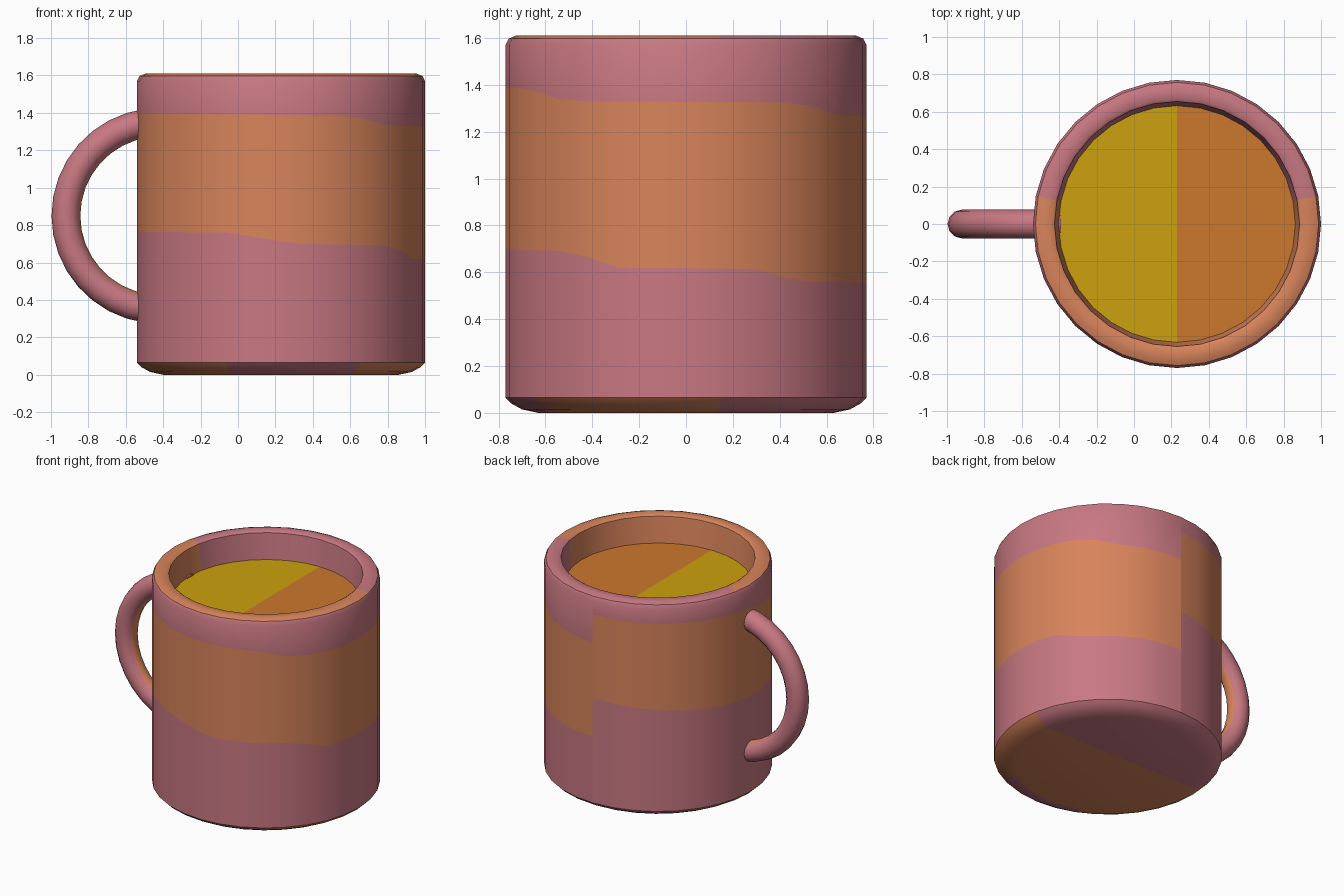
import bpy, bmesh, math

if "Cube" in bpy.data.objects:
    bpy.data.objects.remove(bpy.data.objects["Cube"])

def srgb(*c):
    return tuple((v / 255 / 12.92) if v < 11 else ((v / 255 + 0.055) / 1.055) ** 2.4 for v in c) + (1,)

def material(name, *c):
    m = bpy.data.materials.new(name)
    m.diffuse_color = srgb(*c)
    m.use_nodes = True
    m.node_tree.nodes["Principled BSDF"].inputs["Base Color"].default_value = m.diffuse_color
    return m

PINK = material("dusty pink", 200, 120, 130)
ORANGE = material("clay orange", 216, 132, 91)
YELLOW = material("mustard yellow", 204, 161, 14)
AMBER = material("amber", 204, 120, 45)
CX, N = 0.23, 32

def finish(name, bm, mats, angle=40):
    bmesh.ops.recalc_face_normals(bm, faces=bm.faces)
    me = bpy.data.meshes.new(name)
    bm.to_mesh(me)
    bm.free()
    ob = bpy.data.objects.new(name, me)
    bpy.context.collection.objects.link(ob)
    for m in mats:
        me.materials.append(m)
    bpy.ops.object.select_all(action='DESELECT')
    ob.select_set(True)
    bpy.context.view_layer.objects.active = ob
    bpy.ops.object.shade_smooth_by_angle(angle=math.radians(angle))
    return ob

def interp(table, a):
    for (a0, v0), (a1, v1) in zip(table, table[1:]):
        if a <= a1:
            return v0 + (v1 - v0) * (a - a0) / (a1 - a0)
    return table[-1][1]

# Edges of the painted band, by angle, with the seam at the back
TOP = [(90, 1.47), (175, 1.45), (190, 1.40), (300, 1.385), (318, 1.33),
       (400, 1.325), (415, 1.27), (450, 1.26)]
BOT = [(90, .85), (175, .775), (190, .765), (250, .76), (275, .70), (322, .69),
       (335, .62), (382, .615), (398, .56), (450, .555)]

def back_side(a):
    return 11 < a % 360 < 169

# Mug body: lathed profile whose two band rings follow the painted edges
bm = bmesh.new()
cols = []
for j in range(N + 1):
    a = 90 + 360 * j / N
    prof = [(.63, 0), (.70, .015), (.745, .04), (.77, .065),
            (.77, interp(BOT, a)), (.77, interp(TOP, a)),
            (.77, 1.57), (.757, 1.597), (.725, 1.61), (.67, 1.61), (.655, 1.60), (.63, 1.39)]
    c, s = math.cos(math.radians(a)), math.sin(math.radians(a))
    cols.append([bm.verts.new((CX + r * c, r * s, z)) for r, z in prof])
for j in range(N):
    mid = 90 + 360 * (j + .5) / N
    for i in range(11):
        f = bm.faces.new((cols[j][i], cols[j + 1][i], cols[j + 1][i + 1], cols[j][i + 1]))
        if i < 3:
            f.material_index = 0 if back_side(mid) or 245 < mid < 303 else 1
        elif i < 7:
            f.material_index = 1 if i == 4 else 0
        else:
            f.material_index = 0 if back_side(mid) else 1
# Underside in two colours, split across the back
k = N * 3 // 4 + 1
left, right = 7, 25
base = [c[0] for c in cols[:N]]
bm.faces.new(base[left:right + 1]).material_index = 1
bm.faces.new(base[right:] + base[:left + 1]).material_index = 0
bmesh.ops.remove_doubles(bm, verts=bm.verts, dist=1e-5)
finish("mug_body", bm, [PINK, ORANGE])

# Drink surface: two half discs
bm = bmesh.new()
rim = [bm.verts.new((CX + .634 * math.cos(math.tau * (j / N + .25)),
                     .634 * math.sin(math.tau * (j / N + .25)), 1.41)) for j in range(N)]
bm.faces.new(rim[:N // 2 + 1]).material_index = 0
bm.faces.new(rim[N // 2:] + rim[:1]).material_index = 1
ob = finish("drink", bm, [YELLOW, AMBER])

# Handle: arc swept tube, orange on the innermost faces
bm = bmesh.new()
R, r, S, T = .50, .077, 18, 12
rings = []
for i in range(S + 1):
    t = math.radians(87 + 186 * i / S)
    ring = []
    for j in range(T):
        p = math.tau * j / T
        d = R + r * math.cos(p)
        ring.append(bm.verts.new((-.42 + d * math.cos(t), r * math.sin(p), .85 + d * math.sin(t))))
    rings.append(ring)
for a, b in zip(rings, rings[1:]):
    for j in range(T):
        f = bm.faces.new((a[j], a[(j + 1) % T], b[(j + 1) % T], b[j]))
        f.material_index = 1 if j in (T // 2 - 1, T // 2) else 0
bm.faces.new(rings[0])
bm.faces.new(rings[-1])
finish("handle", bm, [PINK, ORANGE])
